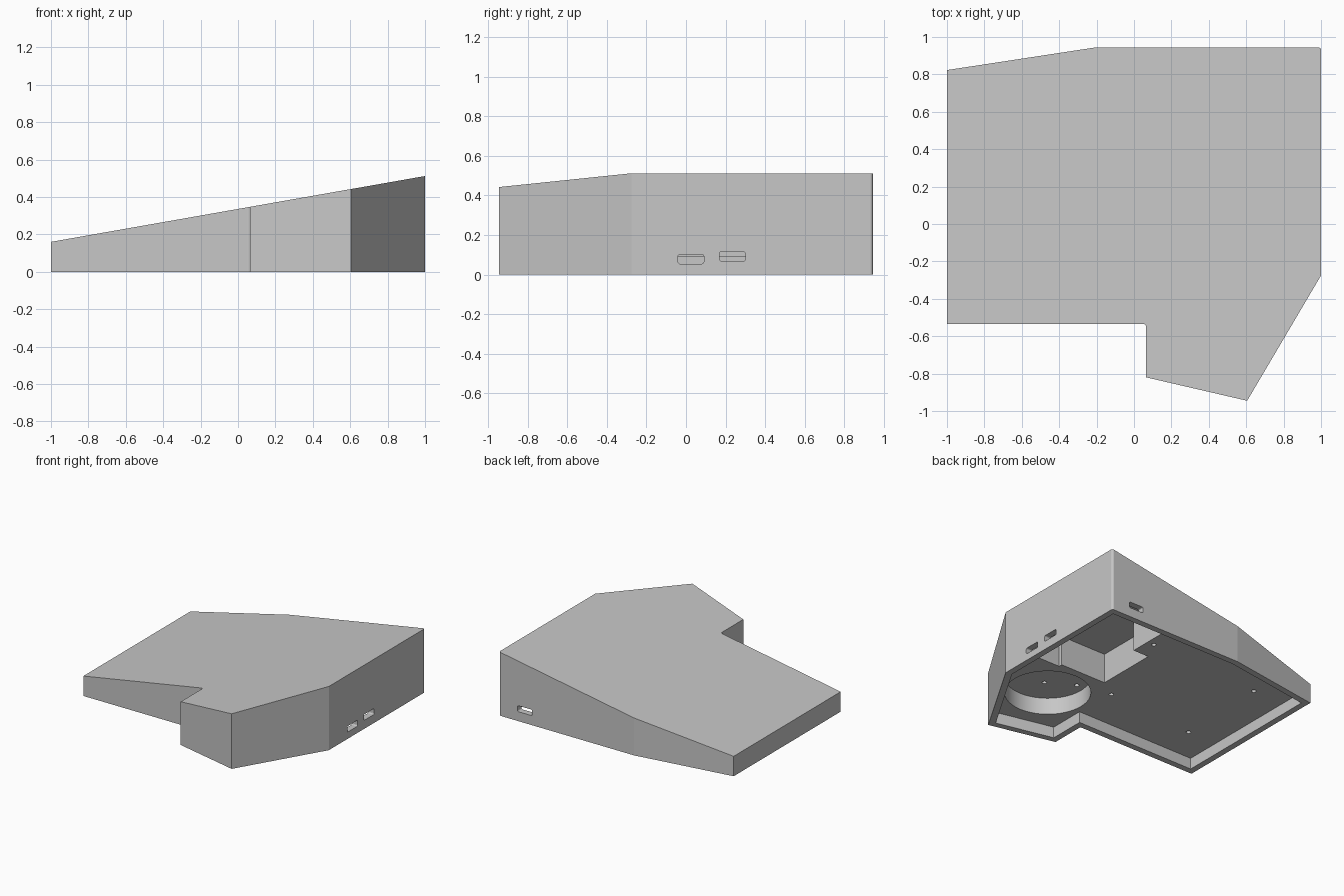
import bpy
import bmesh

cube = bpy.data.objects.get("Cube")
if cube:
    bpy.data.objects.remove(cube, do_unlink=True)

WALL = 0.05
CEILING = 0.09
OUTLINE = [(-1, -0.535), (0.065, -0.535), (0.065, -0.82), (0.605, -0.945),
           (1, -0.275), (1, 0.945), (-0.2, 0.945), (-1, 0.823)]
ROUNDED = (1, 5)


def roof(x):
    return 0.16 + (x + 1) * 0.176


def prism(name, points, bottom, top, inset=0, rounded=(), slope=None):
    """Extrude a flat outline upwards, with optional inset, rounding and sloped top."""
    bm = bmesh.new()
    verts = [bm.verts.new((x, y, bottom)) for x, y in points]
    bm.faces.new(verts)
    if rounded:
        bmesh.ops.bevel(bm, geom=[verts[i] for i in rounded], offset=0.015,
                        segments=4, profile=0.5, affect='VERTICES')
    bm.normal_update()
    if inset:
        ring = bmesh.ops.inset_region(bm, faces=bm.faces[:], thickness=inset,
                                      use_boundary=True, use_even_offset=True)
        bmesh.ops.delete(bm, geom=ring["faces"], context='FACES')
    up = bmesh.ops.extrude_face_region(bm, geom=bm.faces[:])
    for v in up["geom"]:
        if isinstance(v, bmesh.types.BMVert):
            v.co.z = slope(v.co.x) if slope else top
    bmesh.ops.recalc_face_normals(bm, faces=bm.faces[:])
    return link(name, bm)


def link(name, bm):
    mesh = bpy.data.meshes.new(name)
    bm.to_mesh(mesh)
    bm.free()
    obj = bpy.data.objects.new(name, mesh)
    bpy.context.collection.objects.link(obj)
    return obj


def cylinder(name, x, y, radius, bottom, top, sides):
    bm = bmesh.new()
    bmesh.ops.create_cone(bm, cap_ends=True, segments=sides, radius1=radius,
                          radius2=radius, depth=top - bottom)
    bmesh.ops.translate(bm, verts=bm.verts, vec=(x, y, (top + bottom) / 2))
    return link(name, bm)


def slot(name, center, size):
    """Port opening with rounded corners through a side wall."""
    bm = bmesh.new()
    bmesh.ops.create_cube(bm, size=1)
    bmesh.ops.scale(bm, verts=bm.verts, vec=size)
    axis = size.index(max(size))
    edges = [e for e in bm.edges
             if abs(e.verts[0].co[axis] - e.verts[1].co[axis]) > 0.15]
    bmesh.ops.bevel(bm, geom=edges, offset=0.01, segments=3, profile=0.5,
                    affect='EDGES')
    bmesh.ops.translate(bm, verts=bm.verts, vec=center)
    return link(name, bm)


def cut(target, cutter):
    cutter.hide_render = True
    mod = target.modifiers.new("cut", 'BOOLEAN')
    mod.operation = 'DIFFERENCE'
    mod.solver = 'EXACT'
    mod.object = cutter
    bpy.context.view_layer.objects.active = target
    bpy.ops.object.modifier_apply(modifier=mod.name)
    bpy.data.objects.remove(cutter, do_unlink=True)


# Wedge-shaped case with a sloping lid
case = prism("case", OUTLINE, 0, 1, rounded=ROUNDED, slope=roof)

# Shallow underside recess inside the rim
cut(case, prism("rim_cutter", OUTLINE, -0.05, CEILING, inset=WALL))

# Stepped electronics pocket in the back corner
inner_x, inner_y = 1 - WALL, 0.945 - WALL
pocket = [(0.25, -0.04), (0.66, -0.04), (0.66, -0.07), (inner_x, -0.07),
          (inner_x, inner_y), (0.39, inner_y), (0.39, 0.46), (0.25, 0.46)]
cut(case, prism("pocket_cutter", pocket, 0.03, 0.33))

# Round pocket under the raised front
cut(case, cylinder("round_cutter", 0.475, -0.42, 0.317, 0.03, 0.225, 64))

# Screw holes in the ceiling and in the round pocket
for x, y in [(0.33, 0.62), (0.10, -0.14), (-0.67, 0.57), (-0.69, -0.20)]:
    cut(case, cylinder("hole_cutter", x, y, 0.018, 0.05, 0.14, 16))
for x, y in [(0.67, -0.57), (0.44, -0.50), (0.23, -0.38)]:
    cut(case, cylinder("hole_cutter", x, y, 0.018, 0.18, 0.265, 16))

# Port slots: two on the side, one on the back
for y, z in [(0.025, 0.078), (0.235, 0.092)]:
    cut(case, slot("side_port", (1, y, z), (0.2, 0.13, 0.048)))
cut(case, slot("back_port", (0.77, 0.945, 0.10), (0.13, 0.2, 0.048)))

# Plain grey plastic
grey = bpy.data.materials.new("grey plastic")
grey.use_nodes = True
color = (0.57, 0.57, 0.57, 1)
grey.diffuse_color = color
grey.node_tree.nodes["Principled BSDF"].inputs["Base Color"].default_value = color
case.data.materials.clear()
case.data.materials.append(grey)
for face in case.data.polygons:
    face.material_index = 0

bpy.ops.object.select_all(action='DESELECT')
case.select_set(True)
bpy.context.view_layer.objects.active = case
bpy.ops.object.shade_smooth_by_angle(angle=0.12)
